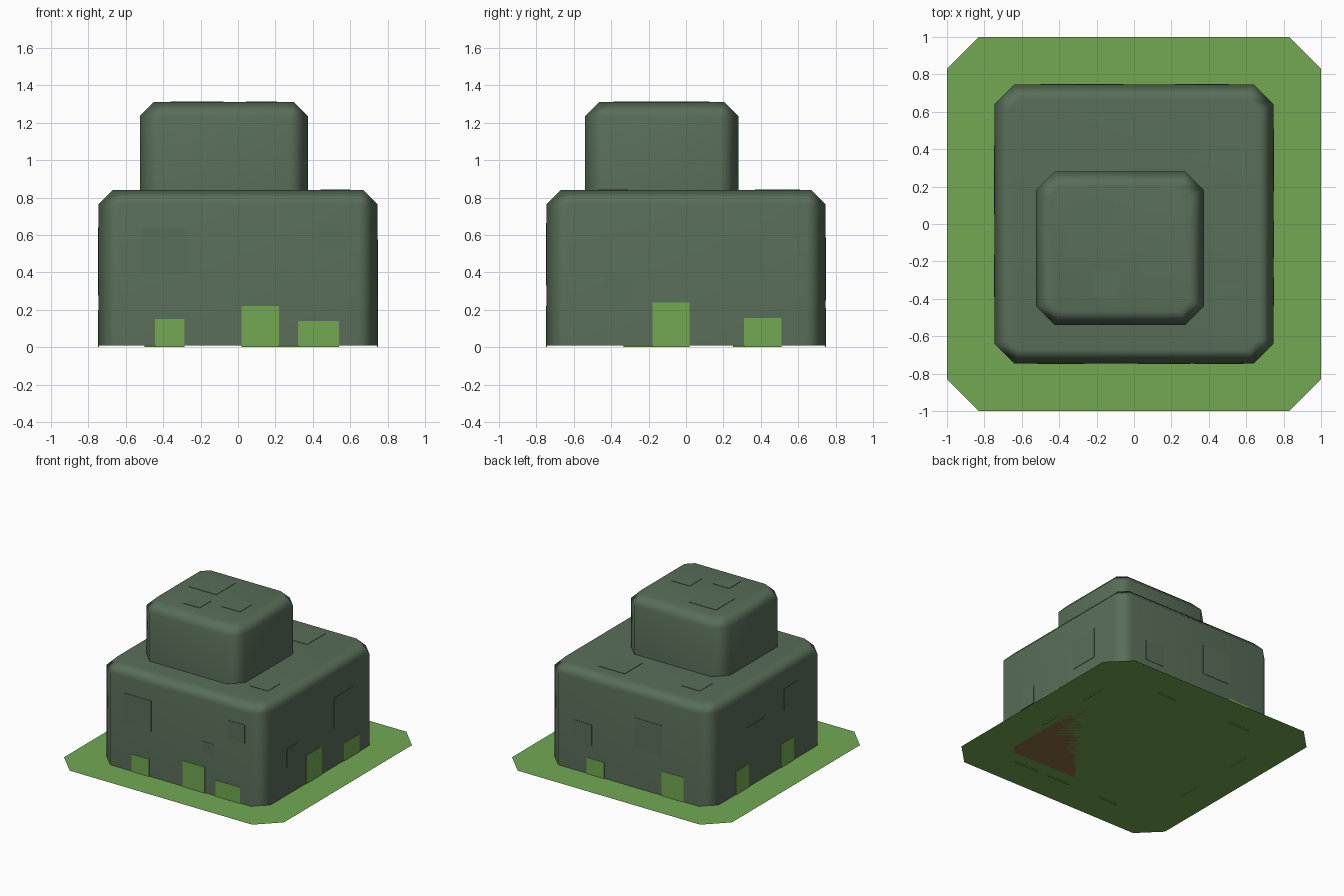
import bpy, bmesh
from math import radians
from mathutils import Vector

cube = bpy.data.objects.get("Cube")
if cube:
    bpy.data.objects.remove(cube, do_unlink=True)


def material(name, hex_code):
    """Flat material from an sRGB hex colour."""
    srgb = [int(hex_code[i:i + 2], 16) / 255 for i in (0, 2, 4)]
    lin = [c / 12.92 if c <= 0.04045 else ((c + 0.055) / 1.055) ** 2.4 for c in srgb]
    m = bpy.data.materials.new(name)
    m.use_nodes = True
    m.diffuse_color = (*lin, 1)
    m.node_tree.nodes["Principled BSDF"].inputs["Base Color"].default_value = (*lin, 1)
    return m


stone = material("grey green stone", "596e59")
grass = material("grass green", "72a952")
soil = material("soil brown", "8e6d46")


def add_object(name, bm, mat):
    mesh = bpy.data.meshes.new(name)
    bm.to_mesh(mesh)
    bm.free()
    mesh.materials.append(mat)
    obj = bpy.data.objects.new(name, mesh)
    bpy.context.collection.objects.link(obj)
    return obj


def box(low, high):
    low, high = Vector(low), Vector(high)
    bm = bmesh.new()
    bmesh.ops.create_cube(bm, size=1)
    bmesh.ops.scale(bm, vec=high - low, verts=bm.verts)
    bmesh.ops.translate(bm, vec=(low + high) / 2, verts=bm.verts)
    return bm


def clipped_square(name, half, cut, z, mat):
    """Flat square with its four corners cut off."""
    inner = half - cut
    corners = [(inner, -half), (half, -inner), (half, inner), (inner, half)]
    bm = bmesh.new()
    bm.faces.new([bm.verts.new((x, y, z))
                  for x, y in corners + [(-x, -y) for x, y in corners]])
    add_object(name, bm, mat)


def boulder(name, low, high, side_cut, top_cut):
    """Box with chamfered upright edges and a chamfered top rim."""
    bm = box(low, high)
    upright = [e for e in bm.edges
               if abs(e.verts[0].co.z - e.verts[1].co.z) > 0.1]
    bmesh.ops.bevel(bm, geom=upright, offset=side_cut, segments=1,
                    affect='EDGES', offset_type='OFFSET', profile=0.5)
    rim = [e for e in bm.edges if all(v.co.z > high[2] - 0.001 for v in e.verts)]
    bmesh.ops.bevel(bm, geom=rim, offset=top_cut, segments=1,
                    affect='EDGES', offset_type='OFFSET', profile=0.5)
    obj = add_object(name, bm, stone)
    bpy.ops.object.select_all(action='DESELECT')
    obj.select_set(True)
    bpy.context.view_layer.objects.active = obj
    bpy.ops.object.shade_smooth_by_angle(angle=radians(65))
    normals = obj.modifiers.new("flat centres", 'WEIGHTED_NORMAL')
    normals.keep_sharp = True


# Ground sheet, with a soil bed level with it beneath the blocks
GROUND = 0.008
HALF, LOWER_TOP, UPPER_TOP = 0.745, 0.84, 1.31
clipped_square("ground", 1, 0.17, GROUND, grass)
clipped_square("soil_bed", 0.69, 0.1, GROUND, soil)

# Two stacked stone blocks
boulder("lower_block", (-HALF, -HALF, GROUND + 0.002), (HALF, HALF, LOWER_TOP), 0.105, 0.075)
boulder("upper_block", (-0.525, -0.54, LOWER_TOP - 0.01),
        (0.375, 0.28, UPPER_TOP), 0.1, 0.075)


def side_plate(name, side, centre, width, bottom, top, mat):
    """Thin plate on one wall of the lower block."""
    near, far = HALF - 0.003, HALF + 0.003
    a, b = centre - width / 2, centre + width / 2
    low, high = {
        "front": ((a, -far, bottom), (b, -near, top)),
        "back": ((a, near, bottom), (b, far, top)),
        "right": ((near, a, bottom), (far, b, top)),
        "left": ((-far, a, bottom), (-near, b, top)),
    }[side]
    add_object(name, box(low, high), mat)


# Grass tufts climbing the walls: centre, width, height
tufts = {
    "front": [(-0.365, 0.16, 0.15), (0.12, 0.2, 0.22), (0.43, 0.22, 0.14)],
    "right": [(-0.08, 0.2, 0.24), (0.41, 0.2, 0.155)],
    "back": [(0.3, 0.16, 0.14), (-0.4, 0.2, 0.21)],
    "left": [(0.335, 0.17, 0.2), (-0.25, 0.17, 0.2)],
}
for side, rows in tufts.items():
    for centre, width, height in rows:
        side_plate(f"{side}_grass", side, centre, width, 0, height, grass)

# Square stone patches on the walls: centre, size, height of centre
wall_patches = {
    "front": [(-0.39, 0.25, 0.51), (0.51, 0.15, 0.59), (0.25, 0.1, 0.38)],
    "right": [(0.3, 0.25, 0.45), (-0.36, 0.15, 0.315)],
    "back": [(0.42, 0.17, 0.335), (-0.18, 0.25, 0.46)],
    "left": [(0.165, 0.23, 0.39), (-0.3, 0.18, 0.55)],
}
for side, rows in wall_patches.items():
    for centre, size, z in rows:
        side_plate(f"{side}_stone_patch", side, centre, size,
                   z - size / 2, z + size / 2, stone)

# Square stone patches on the two tops: x, y, size
top_patches = {
    LOWER_TOP: [(0.52, -0.39, 0.16), (0.25, 0.49, 0.24), (-0.42, 0.455, 0.165)],
    UPPER_TOP: [(-0.235, 0, 0.25), (-0.15, -0.315, 0.145), (0.125, -0.19, 0.165)],
}
for z, rows in top_patches.items():
    for x, y, size in rows:
        h = size / 2
        add_object("top_stone_patch",
                   box((x - h, y - h, z - 0.003), (x + h, y + h, z + 0.003)), stone)
